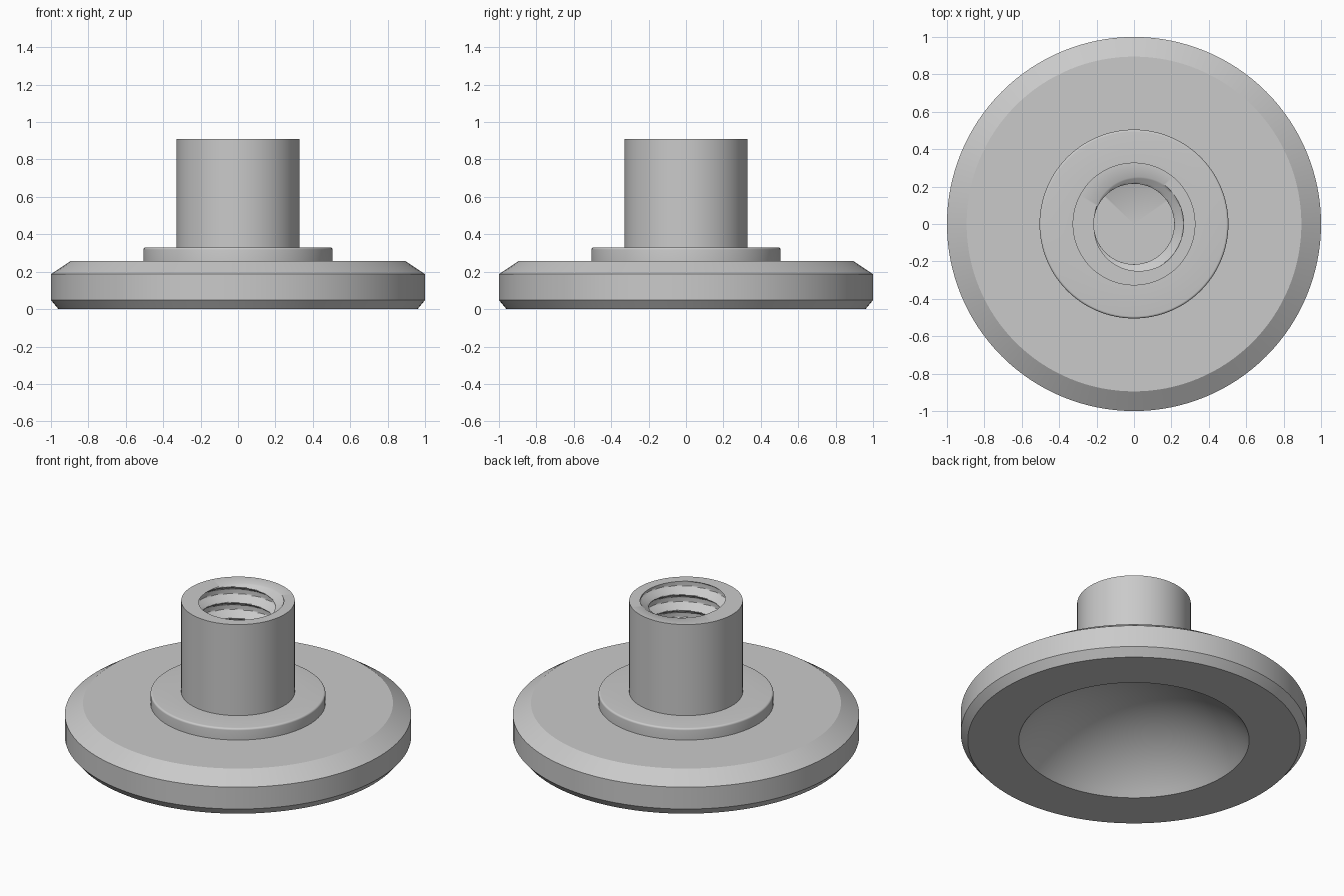
import bpy
import bmesh
from math import sin, cos, pi, asin, radians

cube = bpy.data.objects.get("Cube")
if cube:
    bpy.data.objects.remove(cube, do_unlink=True)

SEGMENTS = 128
STEM_TOP = 0.91

grey = bpy.data.materials.new("plain grey")
grey.use_nodes = True
tone = (0.59, 0.59, 0.59, 1)
grey.diffuse_color = tone
grey.node_tree.nodes["Principled BSDF"].inputs["Base Color"].default_value = tone


def lathe(name, profile, smooth_angle=25):
    """Revolve (radius, z) points; a radius may be a function of the turn angle."""
    bm = bmesh.new()
    rings = []
    for radius, z in profile:
        if radius == 0:
            rings.append([bm.verts.new((0, 0, z))] * SEGMENTS)
            continue
        ring = []
        for i in range(SEGMENTS):
            a = 2 * pi * i / SEGMENTS
            r = radius(a) if callable(radius) else radius
            ring.append(bm.verts.new((r * cos(a), r * sin(a), z)))
        rings.append(ring)
    for low, high in zip(rings, rings[1:]):
        for i in range(SEGMENTS):
            j = (i + 1) % SEGMENTS
            corners = dict.fromkeys((low[i], low[j], high[j], high[i]))
            bm.faces.new(list(corners))
    mesh = bpy.data.meshes.new(name)
    bm.to_mesh(mesh)
    bm.free()
    mesh.materials.append(grey)
    obj = bpy.data.objects.new(name, mesh)
    bpy.context.collection.objects.link(obj)
    bpy.ops.object.select_all(action="DESELECT")
    obj.select_set(True)
    bpy.context.view_layer.objects.active = obj
    bpy.ops.object.shade_smooth_by_angle(angle=radians(smooth_angle))
    return obj


# Base disc: domed hollow underneath, chamfered rim, flat top
hollow_r, hollow_h = 0.665, 0.32
sphere_r = (hollow_r ** 2 + hollow_h ** 2) / (2 * hollow_h)
span = asin(hollow_r / sphere_r)
steps = 20
dome = [(sphere_r * sin(span * k / steps),
         hollow_h - sphere_r * (1 - cos(span * k / steps))) for k in range(steps)]
rim = [(hollow_r, 0), (0.96, 0), (1, 0.048), (1, 0.187), (0.895, 0.257), (0.505, 0.257)]
lathe("base_disc", dome + rim)

# Raised collar with a slightly rounded upper edge
fillet = 0.012
edge = [(0.505 - fillet * (1 - cos(a)), 0.33 - fillet * (1 - sin(a)))
        for a in (pi / 2 * k / 5 for k in range(6))]
lathe("collar", [(0.505, 0.257)] + edge + [(0.328, 0.33)])

# Stem with a blind bore carrying a helical thread with flat crests and roots
pitch, minor_r, depth, floor = 0.1, 0.215, 0.05, 0.4


def thread_radius(z):
    def radius(angle):
        phase = ((z - STEM_TOP) / pitch - angle / (2 * pi)) % 1
        wave = abs(1 - 2 * phase)
        return minor_r + depth * min(1, max(0, 1.6 * wave - 0.1))
    return radius


rows = 100
bore = [(thread_radius(z), z) for z in
        (STEM_TOP + (floor - STEM_TOP) * k / rows for k in range(rows + 1))]
lathe("threaded_stem", [(0.328, 0.33), (0.328, STEM_TOP)] + bore + [(0, floor)], 35)
